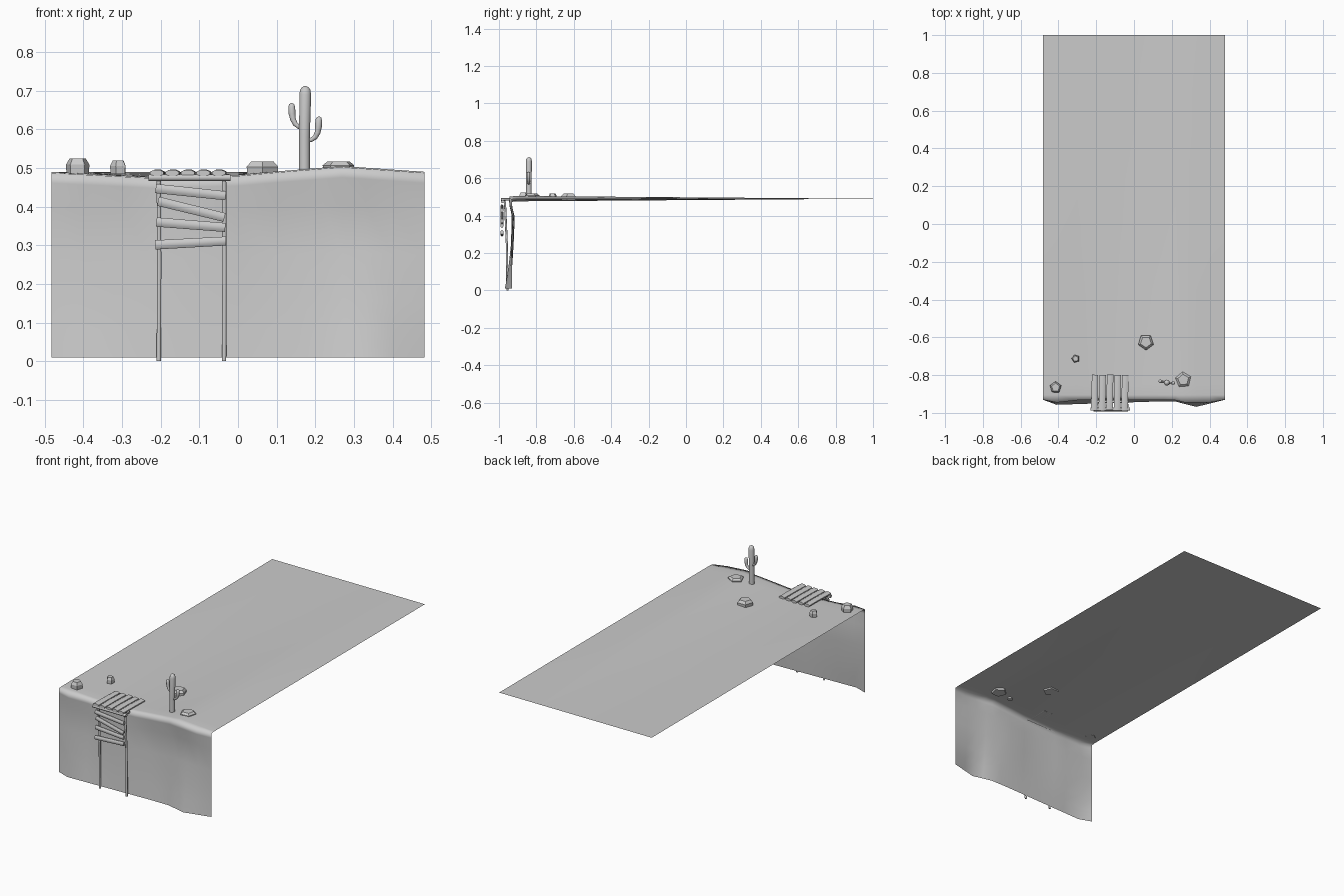
import bpy, bmesh, math, random
from mathutils import Vector

if "Cube" in bpy.data.objects:
    bpy.data.objects.remove(bpy.data.objects["Cube"])

random.seed(4)


def make(name, bm, smooth=None):
    bmesh.ops.recalc_face_normals(bm, faces=bm.faces)
    me = bpy.data.meshes.new(name)
    bm.to_mesh(me)
    bm.free()
    ob = bpy.data.objects.new(name, me)
    bpy.context.collection.objects.link(ob)
    if smooth:
        bpy.ops.object.select_all(action='DESELECT')
        ob.select_set(True)
        bpy.context.view_layer.objects.active = ob
        bpy.ops.object.shade_smooth_by_angle(angle=math.radians(smooth))
    return ob


def tube(name, pts, radii, sides=8, flat=1.0, side=Vector((0, 1, 0)), smooth=50):
    """Capped tube through pts; flat squashes it along the side axis."""
    bm = bmesh.new()
    rings = []
    pts = [Vector(p) for p in pts]
    for i, (p, r) in enumerate(zip(pts, radii)):
        d = (pts[min(i + 1, len(pts) - 1)] - pts[max(i - 1, 0)]).normalized()
        v = d.cross(side).normalized()
        ring = []
        for k in range(sides):
            a = 2 * math.pi * (k + 0.5) / sides
            ring.append(bm.verts.new(p + v * r * math.cos(a) + side * r * flat * math.sin(a)))
        rings.append(ring)
    for a, b in zip(rings, rings[1:]):
        for k in range(sides):
            bm.faces.new((a[k], a[(k + 1) % sides], b[(k + 1) % sides], b[k]))
    bm.faces.new(rings[0])
    bm.faces.new(rings[-1])
    return make(name, bm, smooth)


def lerp(table, x):
    for (x0, y0), (x1, y1) in zip(table, table[1:]):
        if x <= x1:
            return y0 + (y1 - y0) * (x - x0) / (x1 - x0)
    return table[-1][1]


# desert ground and cliff: one open sheet
top_z = [(-.483, .49), (-.41, .486), (-.22, .476), (0, .482), (.1, .491), (.27, .505), (.483, .49)]
bottom_y = [(-.483, -.93), (-.41, -.957), (.11, -.94), (.22, -.94), (.33, -.968), (.483, -.93)]
middle_y = [(-.483, -.93), (-.3, -.925), (-.1, -.932), (.1, -.915), (.3, -.922), (.483, -.93)]
xs = [-.483, -.41, -.3, -.22, -.1, 0, .1, .16, .22, .27, .33, .4, .483]
bm = bmesh.new()
rows = []
for y in (1, .5, 0, -.4, -.7, -.85, -.905):
    rows.append([bm.verts.new((x, y, .49 + (lerp(top_z, x) - .49) * (1 - y) / 1.93)) for x in xs])
for t in (0, .06, .2, .45, .7, .85, 1):
    row = []
    for x in xs:
        zt = lerp(top_z, x) - (.003 if t == 0 else 0)
        w = t ** 2
        y = lerp(middle_y, x) * (1 - w) + lerp(bottom_y, x) * w
        if t <= .06:
            y = -.933 - (.012 if abs(x + .41) < .01 or abs(x - .33) < .08 else 0)
        if x in (xs[0], xs[-1]):
            y = -.93
        row.append(bm.verts.new((x, y, zt + (.01 - zt) * t)))
    rows.append(row)
for a, b in zip(rows, rows[1:]):
    for i in range(len(xs) - 1):
        bm.faces.new((a[i], b[i], b[i + 1], a[i + 1]))
ground = make("desert_cliff", bm)
for p in ground.data.polygons:
    p.use_smooth = True
# keep the sheet's normals facing up and outward
if ground.data.polygons[0].normal.z < 0:
    ground.data.flip_normals()

# platform planks
Z = Vector((0, 0, 1))
for i in range(5):
    x = -.208 + i * .04
    off = random.uniform(-.008, .004)
    tube("platform_plank", [(x - .002, -.982 + off, .487), (x, -.89, .488), (x + .002, -.793 + off, .487)],
         [.019, .019, .018], 8, .45, Z)

# beam under the platform and two posts
tube("front_beam", [(-.231, -.98, .475), (-.02, -.98, .475)], [.009, .009], 8)
tube("back_beam", [(-.22, -.94, .475), (-.03, -.94, .475)], [.008, .008], 8)
for x in (-.205, -.036):
    tube("post", [(x, -.955, 0), (x + .001, -.958, .25), (x, -.968, .475)], [.006, .006, .006], 8)

# crooked cross boards
for x0, z0, x1, z1 in ((-.213, .447, -.032, .428), (-.207, .414, -.035, .372),
                       (-.211, .36, -.033, .346), (-.214, .301, -.031, .311)):
    tube("cross_board", [(x0, -.984, z0), (x1, -.984, z1)], [.013, .0125], 8, .65)

# cactus trunk with rounded tip
tube("cactus_trunk", [(.172, -.84, .49), (.172, -.84, .58), (.174, -.84, .69), (.174, -.84, .702),
                      (.174, -.84, .709), (.174, -.84, .712)],
     [.0145, .0145, .016, .014, .009, .003], 10)
# cactus arms
arm_r = [.006, .006, .007, .008, .0095, .0095, .007, .002]
tube("cactus_left_arm", [(.172, -.838, .602), (.158, -.836, .606), (.148, -.835, .614), (.142, -.834, .627),
                         (.14, -.833, .64), (.139, -.833, .658), (.139, -.833, .665), (.139, -.833, .668)],
     arm_r, 8)
tube("cactus_right_arm", [(.174, -.84, .569), (.19, -.841, .573), (.2, -.842, .58), (.206, -.842, .592),
                          (.208, -.842, .606), (.209, -.842, .623), (.209, -.842, .63), (.209, -.842, .633)],
     arm_r, 8)

# five-sided rocks with chamfered tops
for x, y, r, z0, z1, turn in ((-.415, -.865, .032, .485, .524, .3), (-.309, -.713, .022, .485, .519, .6),
                              (.063, -.625, .043, .482, .517, -.3), (.261, -.825, .043, .492, .517, .4)):
    bm = bmesh.new()
    rings = []
    for f, rr in ((0, .95), (.6, 1), (1, .7)):
        rings.append([bm.verts.new((x + r * rr * math.cos(turn + k * math.tau / 5),
                                    y + r * rr * math.sin(turn + k * math.tau / 5),
                                    z0 + (z1 - z0) * f)) for k in range(5)])
    for a, b in zip(rings, rings[1:]):
        for k in range(5):
            bm.faces.new((a[k], a[(k + 1) % 5], b[(k + 1) % 5], b[k]))
    bm.faces.new(rings[0])
    bm.faces.new(rings[-1])
    make("rock", bm)
